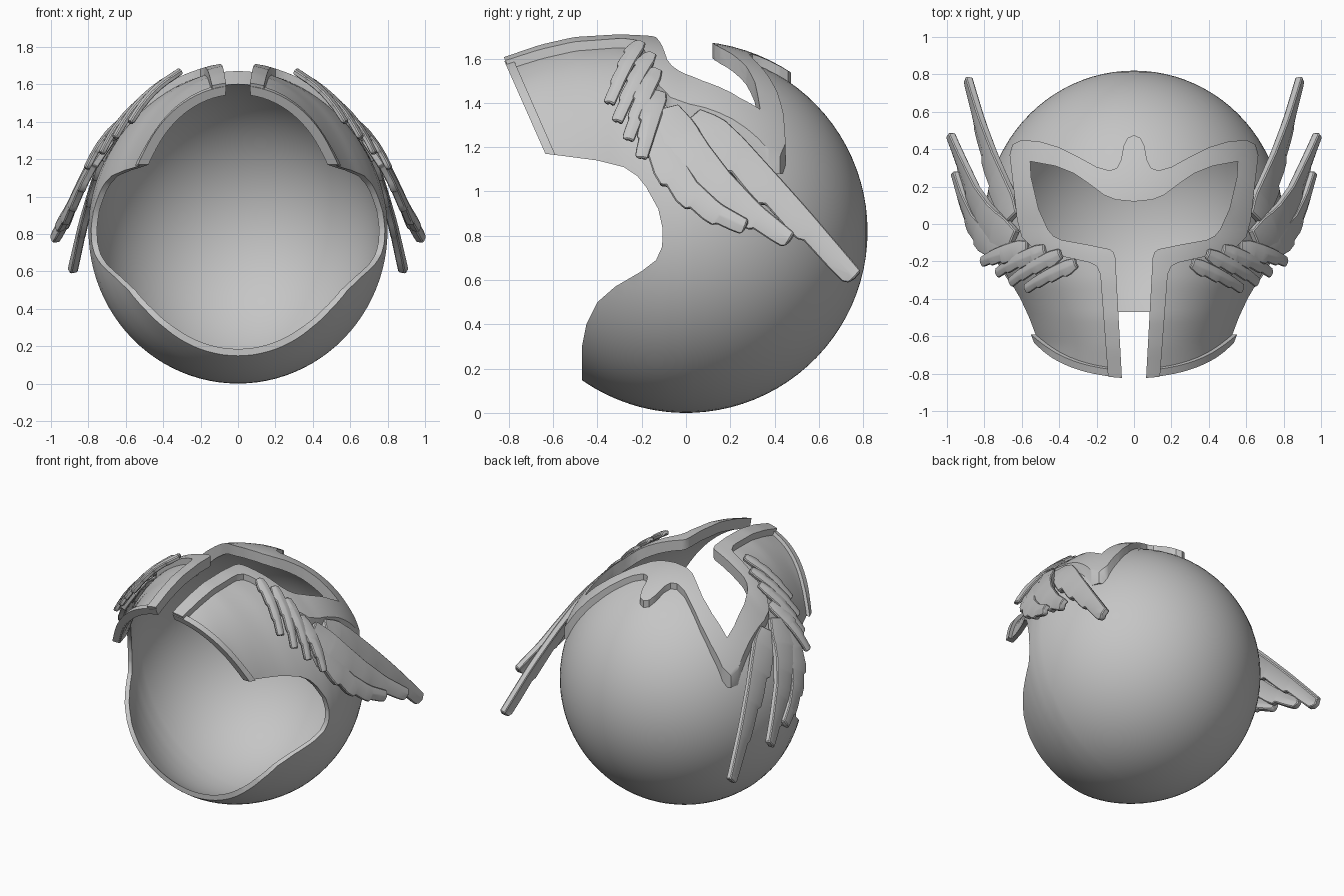
import bpy, math
from mathutils import Vector

if "Cube" in bpy.data.objects:
    bpy.data.objects.remove(bpy.data.objects["Cube"], do_unlink=True)

CZ = 0.82   # centre height of the shell
R = 0.82    # shell radius

steel = bpy.data.materials.new("grey_steel")
steel.use_nodes = True
steel.diffuse_color = (0.56, 0.56, 0.56, 1)
steel.node_tree.nodes["Principled BSDF"].inputs["Base Color"].default_value = (0.56, 0.56, 0.56, 1)


def make(name, verts, faces):
    mesh = bpy.data.meshes.new(name)
    mesh.from_pydata(verts, [], faces)
    mesh.materials.append(steel)
    obj = bpy.data.objects.new(name, mesh)
    bpy.context.collection.objects.link(obj)
    return obj


def activate(obj):
    bpy.ops.object.select_all(action='DESELECT')
    obj.select_set(True)
    bpy.context.view_layer.objects.active = obj


def apply(obj, kind, **settings):
    mod = obj.modifiers.new(kind.lower(), kind)
    for key, value in settings.items():
        setattr(mod, key, value)
    activate(obj)
    bpy.ops.object.modifier_apply(modifier=mod.name)


def smooth(obj, angle=35):
    activate(obj)
    bpy.ops.object.shade_smooth_by_angle(angle=math.radians(angle))


def lookup(table, y):
    for (y0, v0), (y1, v1) in zip(table, table[1:]):
        if y1 <= y <= y0:
            return v0 + (v1 - v0) * (y - y0) / (y1 - y0)
    return table[-1][1]


# Jaw half widths and heights along the neck direction
WIDTH = [(0, .8), (-.1, .787), (-.2, .755), (-.3, .71), (-.4, .655), (-.5, .61), (-.65, .56), (-1, .55)]
HEIGHT = [(0, .82), (-.08, .838), (-.15, .85), (-.3, .857), (-.5, .845), (-.65, .81), (-.82, .75), (-1, .68)]


def section(y):
    """Half width, height above centre, depth below centre."""
    r = math.sqrt(max(R * R - y * y, 0.1 if y < 0 else 0))
    if y >= 0:
        return 0.975 * r, r, r
    return lookup(WIDTH, y), lookup(HEIGHT, y), r


def shell(name, thickness, offset):
    """Head surface swept along y, given a thickness."""
    n = 96
    ys = [R * math.cos(math.radians(a)) for a in range(4, 90, 4)]
    ys += [-0.035 * k for k in range(28)]
    verts, faces = [(0, R, CZ)], []
    for y in ys:
        a, up, down = section(y)
        for j in range(n):
            t = 2 * math.pi * j / n
            c = math.cos(t)
            verts.append((a * math.sin(t), y, CZ + c * (up if c > 0 else down)))
    for j in range(n):
        k = (j + 1) % n
        faces.append((0, 1 + j, 1 + k))
        for i in range(len(ys) - 1):
            p, q = 1 + i * n, 1 + (i + 1) * n
            faces.append((p + j, q + j, q + k, p + k))
    obj = make(name, verts, faces)
    apply(obj, 'SOLIDIFY', thickness=thickness, offset=offset)
    return obj


def prism(name, points, place, low, high):
    n = len(points)
    verts = [place(p, d) for d in (low, high) for p in points]
    faces = [tuple(range(n))[::-1], tuple(range(n, 2 * n))]
    faces += [(i, (i + 1) % n, n + (i + 1) % n, n + i) for i in range(n)]
    obj = make(name, verts, faces)
    activate(obj)
    bpy.ops.object.mode_set(mode='EDIT')
    bpy.ops.mesh.select_all(action='SELECT')
    bpy.ops.mesh.normals_make_consistent(inside=False)
    bpy.ops.object.mode_set(mode='OBJECT')
    obj.hide_render = True
    return obj


def both_sides(half):
    return half + [(-x, y) for x, y in reversed(half) if x > 0]


def face_on(p, d):
    return (p[0], p[1], d)


def side_on(p, d):
    return (d, p[0], p[1])


def cut(obj, cutter, operation='DIFFERENCE'):
    apply(obj, 'BOOLEAN', object=cutter, operation=operation, solver='EXACT')


# Cutters: face opening, trim outline, neck opening, jaw edge band
opening = prism("opening_cutter", both_sides([
    (0, .12), (.1, .13), (.16, .155), (.24, .215), (.32, .27), (.42, .31), (.555, .335),
    (.55, .25), (.51, .08), (.46, -.03), (.43, -.065), (.39, -.085), (.25, -.11),
    (.13, -.135), (.11, -.15), (.1, -.18), (.055, -1)]), face_on, 0.95, 2.2)
outline = prism("trim_cutter", both_sides([
    (0, .475), (.035, .46), (.055, .42), (.07, .34), (.09, .3), (.13, .285), (.2, .305),
    (.3, .36), (.4, .41), (.5, .44), (.6, .45), (.65, .425), (.665, .37), (.645, .2),
    (.625, .02), (.6, -.07), (.55, -.12), (.4, -.17), (.24, -.205), (.2, -.225),
    (.18, -.27), (.125, -1)]), face_on, 1.08, 2.2)
neck = prism("neck_cutter", [
    (-1.5, -.3), (-.47, -.3), (-.47, .3), (-.45, .4), (-.4, .5), (-.32, .57), (-.2, .64),
    (-.135, .69), (-.108, .75), (-.105, .83), (-.125, .92), (-.18, 1.02), (-.22, 1.07),
    (-.28, 1.11), (-.4, 1.14), (-.63, 1.17), (-.82, 1.6), (-.9, 1.78), (-1.5, 1.78)],
    side_on, -1.5, 1.5)
band = prism("jaw_band_cutter", [(-.635, 1.17), (-.59, 1.165), (-.86, 1.78), (-.905, 1.78)],
             side_on, -1.5, 1.5)

# Helmet shell
helmet = shell("helmet_shell", 0.03, -1)
cut(helmet, neck)
cut(helmet, opening)
smooth(helmet)

# Raised trim around the face opening
trim = shell("face_trim", 0.055, 0.45)
cut(trim, outline, 'INTERSECT')
cut(trim, opening)
cut(trim, neck)
smooth(trim)

# Raised lip along the lower jaw edge
lip = shell("jaw_lip", 0.045, 0)
cut(lip, band, 'INTERSECT')
cut(lip, opening)
smooth(lip)

for cutter in (opening, outline, neck, band):
    bpy.data.objects.remove(cutter, do_unlink=True)


def along(points, t):
    f = min(max(t, 0), 1) * (len(points) - 1)
    i = min(int(f), len(points) - 2)
    return points[i].lerp(points[i + 1], f - i)


def feather(name, path, width, tip, steps, thickness):
    """Curved plate with a stepped edge on one side, mirrored to both sides."""
    points = [Vector(p) for p in path]
    verts, faces = [], []
    stations = []
    for i in range(steps):
        stations += [(i / steps, 0.85), ((i + 0.55) / steps, 1.05), ((i + 0.9) / steps, 1.15)]
    stations.append((1, 0.7))
    for t, tooth in stations:
        p = along(points, t)
        direction = along(points, t + 0.12) - along(points, t - 0.12)
        normal = Vector((p.x, 0.2 * p.y, p.z - CZ))
        across = direction.cross(normal).normalized()
        w = (width + (tip - width) * t ** 1.5) / 2
        if t < 0.15:
            w *= 0.7 + 2 * t
        verts += [p - across * w, p + normal.normalized() * 0.012, p + across * w * tooth]
    for i in range(len(stations) - 1):
        for k in (0, 1):
            a = 3 * i + k
            faces.append((a, a + 1, a + 4, a + 3))
    obj = make(name, verts, faces)
    apply(obj, 'SOLIDIFY', thickness=thickness, offset=0)
    apply(obj, 'BEVEL', width=0.006, segments=1, limit_method='ANGLE')
    apply(obj, 'MIRROR', use_axis=(True, False, False))
    smooth(obj, 30)


# Large swept-back wing feathers
feather("upper_wing_feather",
        [(.65, .02, 1.32), (.7, .15, 1.23), (.76, .32, 1.06), (.82, .52, .86), (.88, .76, .61)],
        .19, .08, 5, .04)
feather("middle_wing_feather",
        [(.64, -.1, 1.36), (.77, 0, 1.19), (.85, .14, 1.03), (.91, .3, .89), (.975, .47, .78)],
        .2, .07, 5, .04)
feather("lower_wing_feather",
        [(.67, -.14, 1.31), (.79, -.1, 1.14), (.86, 0, 1.0), (.91, .13, .9), (.95, .27, .84)],
        .16, .06, 5, .04)

# Small cheek wing feathers, fanned from root to tip
SMALL = [((.55, -.13, 1.43), (.79, -.2, 1.14), .11), ((.46, -.14, 1.53), (.71, -.26, 1.22), .09),
         ((.38, -.16, 1.6), (.64, -.31, 1.3), .08), ((.3, -.21, 1.65), (.56, -.345, 1.38), .08)]
for number, (root, end, width) in enumerate(SMALL, 1):
    root, end = Vector(root), Vector(end)
    path = []
    for k in range(6):
        p = root.lerp(end, k / 5)
        out = Vector((p.x, 0, p.z - CZ)).normalized()
        path.append(p + out * (0.015 + 0.03 * math.sin(math.pi * k / 5)))
    feather(f"cheek_wing_feather_{number}", path, width, .045, 4, .03)
